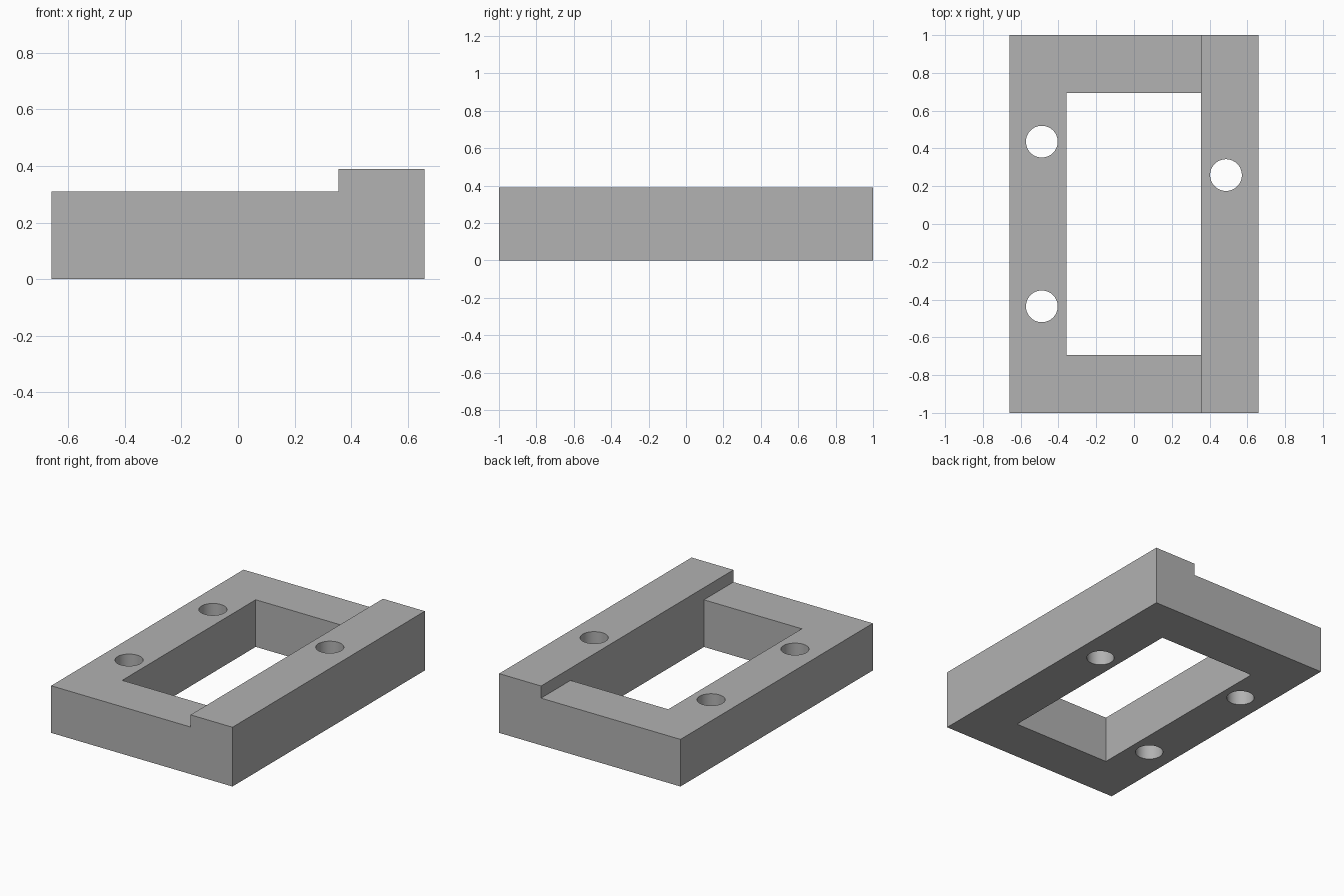
import bpy
import math

cube = bpy.data.objects.get("Cube")
if cube:
    bpy.data.objects.remove(cube, do_unlink=True)

HALF_X, HALF_Y = 0.66, 1.0
LOW, HIGH = 0.31, 0.39
STEP_X = 0.355
HOLE_RADIUS = 0.084

grey = bpy.data.materials.new("plain grey")
grey.use_nodes = True
colour = (0.445, 0.445, 0.445, 1)
grey.diffuse_color = colour
grey.node_tree.nodes["Principled BSDF"].inputs["Base Color"].default_value = colour


def extrude_profile(name, profile, y0, y1):
    """Closed prism from an x-z profile running along y."""
    n = len(profile)
    verts = [(x, y, z) for y in (y0, y1) for x, z in profile]
    faces = [list(range(n)), list(range(2 * n - 1, n - 1, -1))]
    faces += [[i, i + n, (i + 1) % n + n, (i + 1) % n] for i in range(n)]
    mesh = bpy.data.meshes.new(name)
    mesh.from_pydata(verts, [], faces)
    mesh.materials.append(grey)
    obj = bpy.data.objects.new(name, mesh)
    bpy.context.collection.objects.link(obj)
    return obj


def cut(target, cutter):
    """Subtract the cutter from the target, then discard it."""
    cutter.hide_render = True
    mod = target.modifiers.new("cut", 'BOOLEAN')
    mod.operation = 'DIFFERENCE'
    mod.solver = 'EXACT'
    mod.object = cutter
    bpy.ops.object.select_all(action='DESELECT')
    target.select_set(True)
    bpy.context.view_layer.objects.active = target
    bpy.ops.object.modifier_apply(modifier=mod.name)
    bpy.data.objects.remove(cutter, do_unlink=True)


# Frame body with the raised rail along its left side
frame = extrude_profile("stepped_frame", [
    (-HALF_X, 0), (HALF_X, 0), (HALF_X, HIGH),
    (STEP_X, HIGH), (STEP_X, LOW), (-HALF_X, LOW)], -HALF_Y, HALF_Y)

# Rectangular opening, flush with the rail's inner face
opening = extrude_profile("opening_cutter", [
    (-0.357, -0.2), (STEP_X, -0.2), (STEP_X, 0.6), (-0.357, 0.6)], -0.694, 0.694)
cut(frame, opening)

# Bolt holes
for x, y in [(-0.488, 0.436), (-0.488, -0.436), (0.487, 0.259)]:
    bpy.ops.mesh.primitive_cylinder_add(
        vertices=64, radius=HOLE_RADIUS, depth=1, location=(x, y, 0.2))
    hole = bpy.context.object
    hole.name = "hole_cutter"
    hole.data.materials.append(grey)
    cut(frame, hole)

# Smooth hole walls, crisp edges
bpy.ops.object.shade_smooth_by_angle(angle=math.radians(30))
